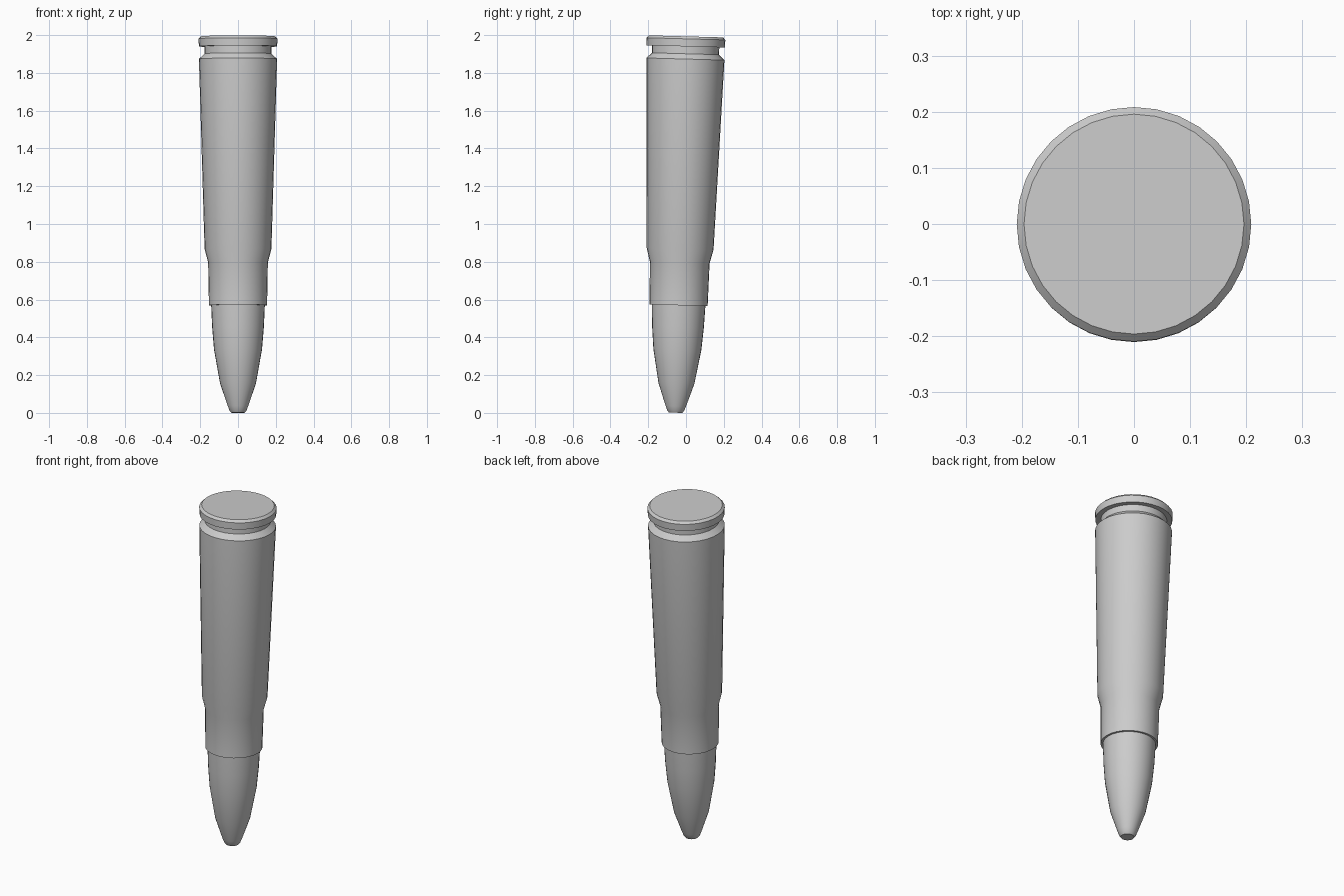
import bpy, bmesh, math

if "Cube" in bpy.data.objects:
    bpy.data.objects.remove(bpy.data.objects["Cube"])

SIDES = 32
TILT = -0.0275                 # the whole round leans slightly
BASE = (0.0, -0.055, 0.001)


def lathe(name, profile, cap_start=False, cap_end=False):
    """Revolve a list of (radius, z) points into a smooth-shaded object."""
    bm = bmesh.new()
    rings = []
    for r, z in profile:
        rings.append([bm.verts.new((r * math.cos(2 * math.pi * i / SIDES),
                                    r * math.sin(2 * math.pi * i / SIDES), z))
                      for i in range(SIDES)])
    for a, b in zip(rings, rings[1:]):
        for i in range(SIDES):
            j = (i + 1) % SIDES
            bm.faces.new((a[i], a[j], b[j], b[i]))
    if cap_start:
        bm.faces.new(rings[0][::-1])
    if cap_end:
        bm.faces.new(rings[-1])
    mesh = bpy.data.meshes.new(name)
    bm.to_mesh(mesh)
    bm.free()
    obj = bpy.data.objects.new(name, mesh)
    bpy.context.collection.objects.link(obj)
    obj.location = BASE
    obj.rotation_euler = (TILT, 0, 0)
    bpy.ops.object.select_all(action='DESELECT')
    obj.select_set(True)
    bpy.context.view_layer.objects.active = obj
    bpy.ops.object.shade_smooth_by_angle(angle=math.radians(30))
    return obj


# Case: mouth lip, neck, shoulder, tapered body, extractor groove, rim
lathe("case", [
    (0.142, 0.569), (0.154, 0.569), (0.158, 0.795), (0.177, 0.868),
    (0.207, 1.873), (0.178, 1.901), (0.178, 1.940), (0.207, 1.940),
    (0.209, 1.980), (0.196, 1.993),
], cap_end=True)

# Bullet: tapered nose with a small blunt tip
lathe("bullet", [
    (0.036, 0.0), (0.045, 0.012), (0.054, 0.035), (0.095, 0.155),
    (0.127, 0.335), (0.137, 0.455), (0.142, 0.569),
], cap_start=True)
